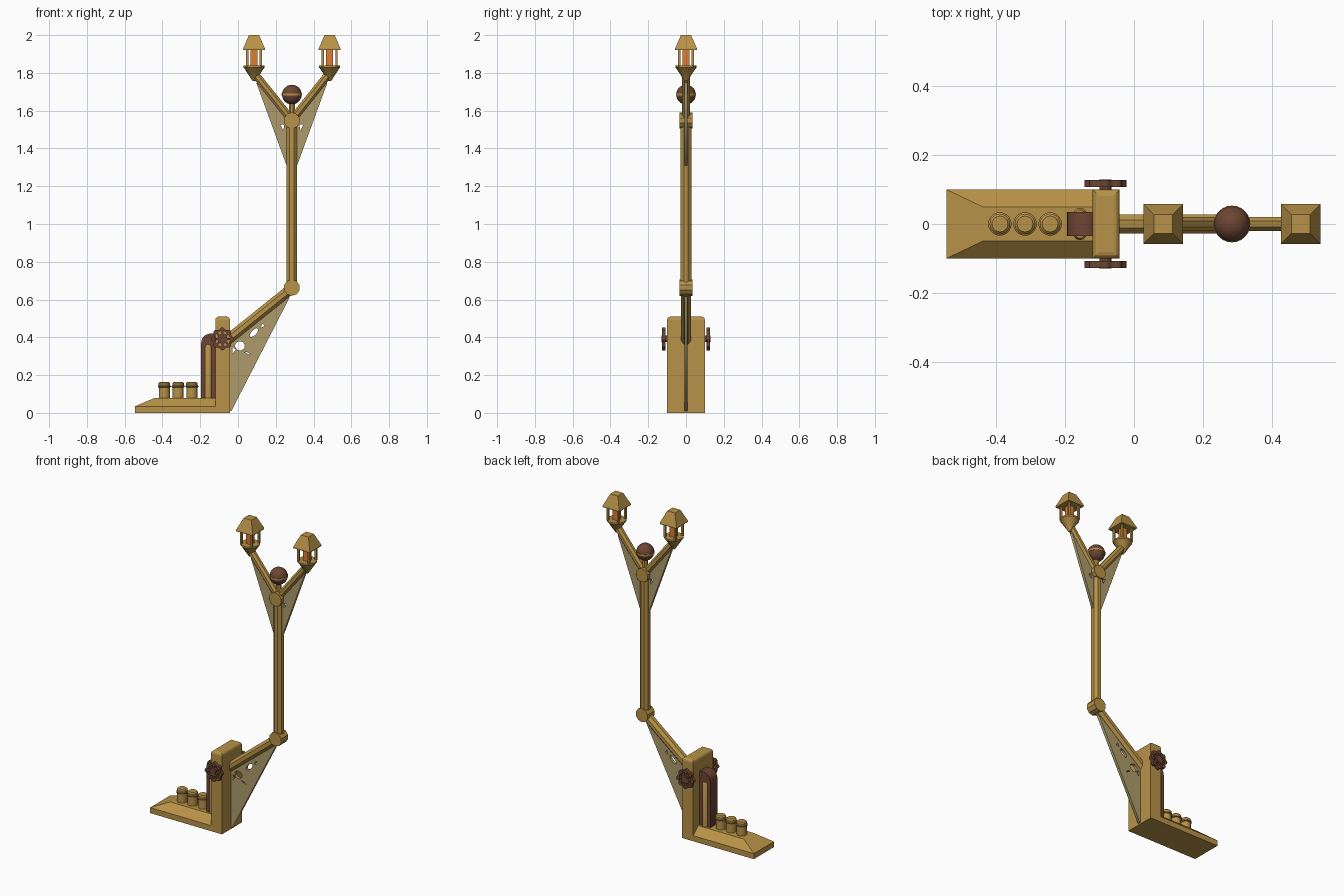
import bpy, bmesh, math
from math import sin, cos, pi
from mathutils import Vector, Matrix

if "Cube" in bpy.data.objects:
    bpy.data.objects.remove(bpy.data.objects["Cube"])


def material(name, rgb):
    m = bpy.data.materials.new(name)
    m.diffuse_color = (*rgb, 1)
    m.use_nodes = True
    m.node_tree.nodes["Principled BSDF"].inputs["Base Color"].default_value = m.diffuse_color
    return m


GOLD = material("brass", (0.48, 0.29, 0.065))
BROWN = material("dark_copper", (0.15, 0.06, 0.035))
TAN = material("pale_web", (0.42, 0.33, 0.15))
GLOW = material("orange_glow", (0.75, 0.2, 0.03))


def finish(name, mesh, mat, smooth=False):
    mesh.materials.clear()
    mesh.materials.append(mat)
    ob = bpy.data.objects.new(name, mesh)
    bpy.context.collection.objects.link(ob)
    if smooth:
        bpy.ops.object.select_all(action='DESELECT')
        ob.select_set(True)
        bpy.context.view_layer.objects.active = ob
        bpy.ops.object.shade_smooth_by_angle(angle=math.radians(35))
    return ob


def loft(name, rings, mat, smooth=False):
    """Skin a stack of equal-sized rings and cap both ends."""
    bm = bmesh.new()
    rows = [[bm.verts.new(p) for p in r] for r in rings]
    n = len(rows[0])
    for a, b in zip(rows, rows[1:]):
        for i in range(n):
            j = (i + 1) % n
            bm.faces.new((a[i], a[j], b[j], b[i]))
    bm.faces.new(rows[0][::-1])
    bm.faces.new(rows[-1])
    bmesh.ops.recalc_face_normals(bm, faces=bm.faces)
    me = bpy.data.meshes.new(name)
    bm.to_mesh(me)
    bm.free()
    return finish(name, me, mat, smooth)


def rect(x0, x1, y, z):
    return [(x0, -y, z), (x1, -y, z), (x1, y, z), (x0, y, z)]


def lathe(name, x, y, profile, mat, n=20):
    rings = [[(x + r * cos(2 * pi * i / n), y + r * sin(2 * pi * i / n), z) for i in range(n)]
             for r, z in profile]
    return loft(name, rings, mat, True)


def rod(name, a, b, r, mat, n=8):
    """Faceted bar from a to b with flat sides facing front and back."""
    a, b = Vector(a), Vector(b)
    q = (b - a).to_track_quat('Z', 'Y')
    rr = r / cos(pi / n)
    ring = [q @ Vector((rr * cos(2 * pi * (i + .5) / n), rr * sin(2 * pi * (i + .5) / n), 0))
            for i in range(n)]
    return loft(name, [[a + p for p in ring], [b + p for p in ring]], mat)


def panel(name, outline, holes, half, mat, y=0):
    """Flat plate drawn in x,z with cut-outs."""
    cu = bpy.data.curves.new(name, 'CURVE')
    cu.dimensions, cu.fill_mode, cu.extrude = '2D', 'BOTH', half
    for pts in [outline] + holes:
        s = cu.splines.new('POLY')
        s.points.add(len(pts) - 1)
        for p, (u, v) in zip(s.points, pts):
            p.co = (u, v, 0, 1)
        s.use_cyclic_u = True
    tmp = bpy.data.objects.new(name + "_curve", cu)
    bpy.context.collection.objects.link(tmp)
    dg = bpy.context.evaluated_depsgraph_get()
    me = bpy.data.meshes.new_from_object(tmp.evaluated_get(dg))
    bpy.data.objects.remove(tmp)
    me.transform(Matrix.Translation((0, y, 0)) @ Matrix.Rotation(pi / 2, 4, 'X'))
    return finish(name, me, mat)


def oval(x, z, rx, rz, tilt=0, n=14):
    return [(x + rx * cos(t) * cos(tilt) - rz * sin(t) * sin(tilt),
             z + rx * cos(t) * sin(tilt) + rz * sin(t) * cos(tilt))
            for t in (2 * pi * i / n for i in range(n))]


# base plate with sloped edges
loft("base_plate", [rect(-.545, -.1, .1, 0), rect(-.545, -.1, .1, .035), rect(-.44, -.1, .05, .08)], GOLD)

# upright block with rounded top
post = loft("upright_block", [rect(-.12, -.042, .1, 0), rect(-.12, -.042, .1, .51)], GOLD)
bm = bmesh.new()
bm.from_mesh(post.data)
top = [e for e in bm.edges if all(v.co.z > .5 for v in e.verts)]
bmesh.ops.bevel(bm, geom=top, offset=.018, segments=3, profile=.5, affect='EDGES')
bm.to_mesh(post.data)
bm.free()

# three capped canisters
for i, x in enumerate((-.39, -.317, -.244)):
    lathe(f"canister_{i + 1}", x, 0, [(.029, .075), (.029, .134), (.033, .136), (.033, .145),
                                      (.03, .147), (.03, .157), (.023, .164)], GOLD)
    lathe(f"canister_band_{i + 1}", x, 0, [(.034, .137), (.034, .143)], BROWN)

# bent copper duct with a brass tube on each side
corner = [(-.145 - .05 * sin(t), .37 + .05 * cos(t)) for t in (pi / 2 * i / 6 for i in range(7))]
panel("copper_duct", [(-.11, .075), (-.11, .42)] + corner + [(-.195, .075)], [], .035, BROWN)
for s in (-1, 1):
    lathe("duct_tube", -.157, s * .027, [(.02, .075), (.02, .348), (.014, .36)], GOLD, 12)

# valve wheels on both sides
cx, cz = -.083, .392
rim = [(cx + (.056 + .005 * cos(8 * a)) * cos(a), cz + (.056 + .005 * cos(8 * a)) * sin(a))
       for a in (2 * pi * i / 64 for i in range(64))]
gaps = []
for k in range(8):
    m = 2 * pi * (k + .5) / 8
    gaps.append([(cx + r * cos(m + d), cz + r * sin(m + d))
                 for r, d in ((.026, -.2), (.042, -.27), (.042, .27), (.026, .2))])
for s in (-1, 1):
    panel("valve_wheel", rim, gaps, .01, BROWN, s * .118)
    rod("valve_axle", (cx, s * .09, cz), (cx, s * .13, cz), .018, BROWN, 12)

# slanted arm, mast and round joints
X = .285
rod("slanted_arm", (-.07, 0, .375), (X, 0, .66), .027, GOLD)
rod("mast", (X, 0, .66), (X, 0, 1.55), .028, GOLD)
for z in (.663, 1.548):
    rod("joint", (X, -.035, z), (X, .035, z), .041, GOLD, 10)

# perforated web under the slanted arm
panel("lower_web", [(-.045, .01), (-.035, .01), (.27, .605), (.27, .64), (-.045, .39)],
      [oval(.01, .355, .026, .024), oval(.085, .425, .03, .013, .8),
       [(.03, .325), (.065, .305), (.055, .32)], [(-.03, .31), (-.012, .335), (-.03, .35)],
       [(.12, .45), (.14, .46), (.13, .475)]], .009, TAN)

# ball finial
rod("finial_stem", (X, 0, 1.55), (X, 0, 1.66), .016, GOLD)
ball = [(max(.052 * sin(pi * i / 14), .002), 1.685 - .052 * cos(pi * i / 14)) for i in range(15)]
lathe("finial_ball", X, 0, ball, BROWN, 24)
lathe("finial_band", X, 0, [(.0535, 1.68), (.0535, 1.69)], GOLD, 24)

# mirrored branches, webs and lanterns
for s, side in ((-1, "left"), (1, "right")):
    lx = X + s * .2
    rod(side + "_branch", (X, 0, 1.55), (lx - s * .008, 0, 1.79), .021, GOLD)
    panel(side + "_upper_web", [(X + s * .02, 1.31), (X + s * .028, 1.31), (X + s * .187, 1.745),
                                (X + s * .175, 1.76), (X + s * .02, 1.57)],
          [[(X + s * .04, 1.525), (X + s * .062, 1.528), (X + s * .045, 1.495)]], .009, TAN)
    lathe(side + "_lantern_cup", lx, 0, [(.008, 1.757), (.052, 1.825), (.056, 1.828), (.056, 1.838)], GOLD, 16)
    loft(side + "_lantern_glow", [rect(lx - .018, lx + .018, .018, z) for z in (1.835, 1.93)], GLOW)
    for px in (-.036, .036):
        for py in (-.036, .036):
            rod(side + "_lantern_post", (lx + px, py, 1.835), (lx + px, py, 1.935), .006, GOLD, 4)
    loft(side + "_lantern_roof", [rect(lx - .058, lx + .058, .058, 1.92), rect(lx - .058, lx + .058, .058, 1.928),
                                  rect(lx - .027, lx + .027, .027, 2.0)], GOLD)
